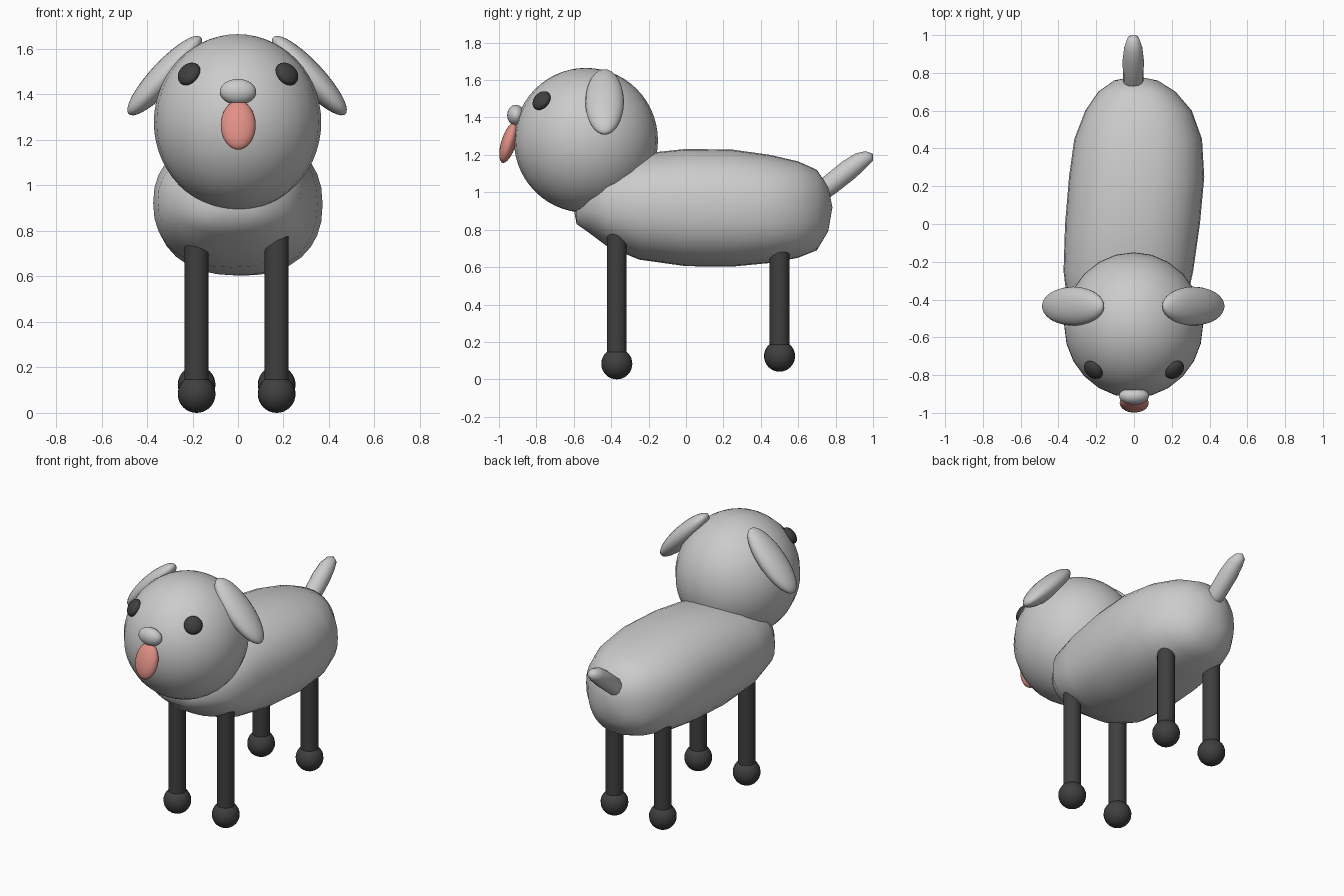
import bpy, bmesh
from math import sin, cos, pi, copysign, radians
from mathutils import Vector, Matrix

if "Cube" in bpy.data.objects:
    bpy.data.objects.remove(bpy.data.objects["Cube"])


def material(name, rgb):
    m = bpy.data.materials.new(name)
    m.diffuse_color = (*rgb, 1)
    m.use_nodes = True
    m.node_tree.nodes["Principled BSDF"].inputs["Base Color"].default_value = m.diffuse_color
    return m


DARK = material("dark", (0.05, 0.05, 0.05))
PINK = material("pink", (0.75, 0.28, 0.24))


def finish(name, bm, mat=None):
    bmesh.ops.recalc_face_normals(bm, faces=bm.faces[:])
    for f in bm.faces:
        f.smooth = True
    me = bpy.data.meshes.new(name)
    bm.to_mesh(me)
    bm.free()
    ob = bpy.data.objects.new(name, me)
    bpy.context.collection.objects.link(ob)
    if mat:
        me.materials.append(mat)
    return ob


def ellipsoid(name, loc, radii, rot=Matrix.Identity(4), mat=None, seg=24, rings=16):
    bm = bmesh.new()
    m = Matrix.Translation(loc) @ rot @ Matrix.Diagonal((*radii, 1))
    bmesh.ops.create_uvsphere(bm, u_segments=seg, v_segments=rings, radius=1, matrix=m)
    return finish(name, bm, mat)


def loft(name, rings, start, end):
    """Skin rings of points and close both ends with a fan."""
    bm = bmesh.new()
    vs = [[bm.verts.new(p) for p in r] for r in rings]
    n = len(vs[0])
    for a, b in zip(vs, vs[1:]):
        for i in range(n):
            bm.faces.new((a[i], a[(i + 1) % n], b[(i + 1) % n], b[i]))
    for ring, tip in ((vs[0], start), (vs[-1], end)):
        t = bm.verts.new(tip)
        for i in range(n):
            bm.faces.new((ring[i], ring[(i + 1) % n], t))
    return finish(name, bm)


# Body: sections of (y, centre x, half width, bottom z, top z)
sections = [
    (-0.585, -0.04, 0.12, 0.83, 1.00), (-0.52, -0.04, 0.24, 0.785, 1.09),
    (-0.42, -0.038, 0.315, 0.71, 1.155), (-0.25, -0.03, 0.343, 0.64, 1.205),
    (0.0, -0.008, 0.357, 0.605, 1.232), (0.25, 0.014, 0.358, 0.603, 1.228),
    (0.45, 0.022, 0.338, 0.622, 1.20), (0.6, 0.024, 0.282, 0.65, 1.165),
    (0.7, 0.015, 0.205, 0.69, 1.12), (0.76, 0.01, 0.115, 0.79, 1.03),
]


def power(v):
    return copysign(abs(v) ** (2 / 2.3), v)


body_rings = []
for y, cx, hw, lo, hi in sections:
    body_rings.append([(cx + hw * power(cos(2 * pi * i / 32)), y,
                        (lo + hi) / 2 + (hi - lo) / 2 * power(sin(2 * pi * i / 32)))
                       for i in range(32)])
loft("body", body_rings, (-0.04, -0.60, 0.91), (0.01, 0.783, 0.92))

# Tail: tapered tube rising backwards, (y, z, radius)
d = Vector((0, -sin(radians(39)), cos(radians(39))))
tail_rings = []
for y, z, r in [(0.68, 0.96, 0.04), (0.77, 1.04, 0.055), (0.87, 1.12, 0.056),
                (0.935, 1.17, 0.048), (0.98, 1.195, 0.032)]:
    tail_rings.append([Vector((-0.004 + r * cos(2 * pi * i / 12), y, z)) + d * r * sin(2 * pi * i / 12)
                       for i in range(12)])
loft("tail", tail_rings, (-0.004, 0.66, 0.945), (-0.004, 1.0, 1.205))

# Head, nose and tongue
ellipsoid("head", (-0.002, -0.535, 1.278), (0.368, 0.385, 0.387), seg=24, rings=28)
ellipsoid("nose", (0, -0.91, 1.412), (0.08, 0.046, 0.056))
ellipsoid("tongue", (0.001, -0.948, 1.265), (0.077, 0.04, 0.112),
          Matrix.Rotation(-0.3, 4, 'X'), PINK)

for s, side in ((-1, "left"), (1, "right")):
    # Ears hang outwards from the top of the head
    ellipsoid(side + "_ear", (-0.004 + s * 0.318, -0.435, 1.483), (0.062, 0.103, 0.232),
              Matrix.Rotation(-s * radians(43), 4, 'Y'), seg=24, rings=20)
    # Eyes are flattened buttons facing out of the head
    n = Vector((s * 0.215, -0.24, 0.212))
    ellipsoid(side + "_eye", (s * 0.215, -0.772, 1.49), (0.056, 0.056, 0.033),
              n.to_track_quat('Z', 'Y').to_matrix().to_4x4(), DARK)
    # Thin legs with ball feet, back pair a little higher
    x = -0.006 + s * 0.176
    for place, y, z in (("front", -0.37, 0.083), ("back", 0.5, 0.124)):
        ellipsoid(f"{place}_{side}_foot", (x, y, z), (0.083,) * 3, mat=DARK)
        bm = bmesh.new()
        top = 0.81
        bmesh.ops.create_cone(bm, cap_ends=True, segments=24, radius1=0.053, radius2=0.053,
                              depth=top - z, matrix=Matrix.Translation((x, y, (top + z) / 2)))
        leg = finish(f"{place}_{side}_leg", bm, DARK)
        bpy.context.view_layer.objects.active = leg
        leg.select_set(True)
        bpy.ops.object.shade_smooth_by_angle()
        leg.select_set(False)
